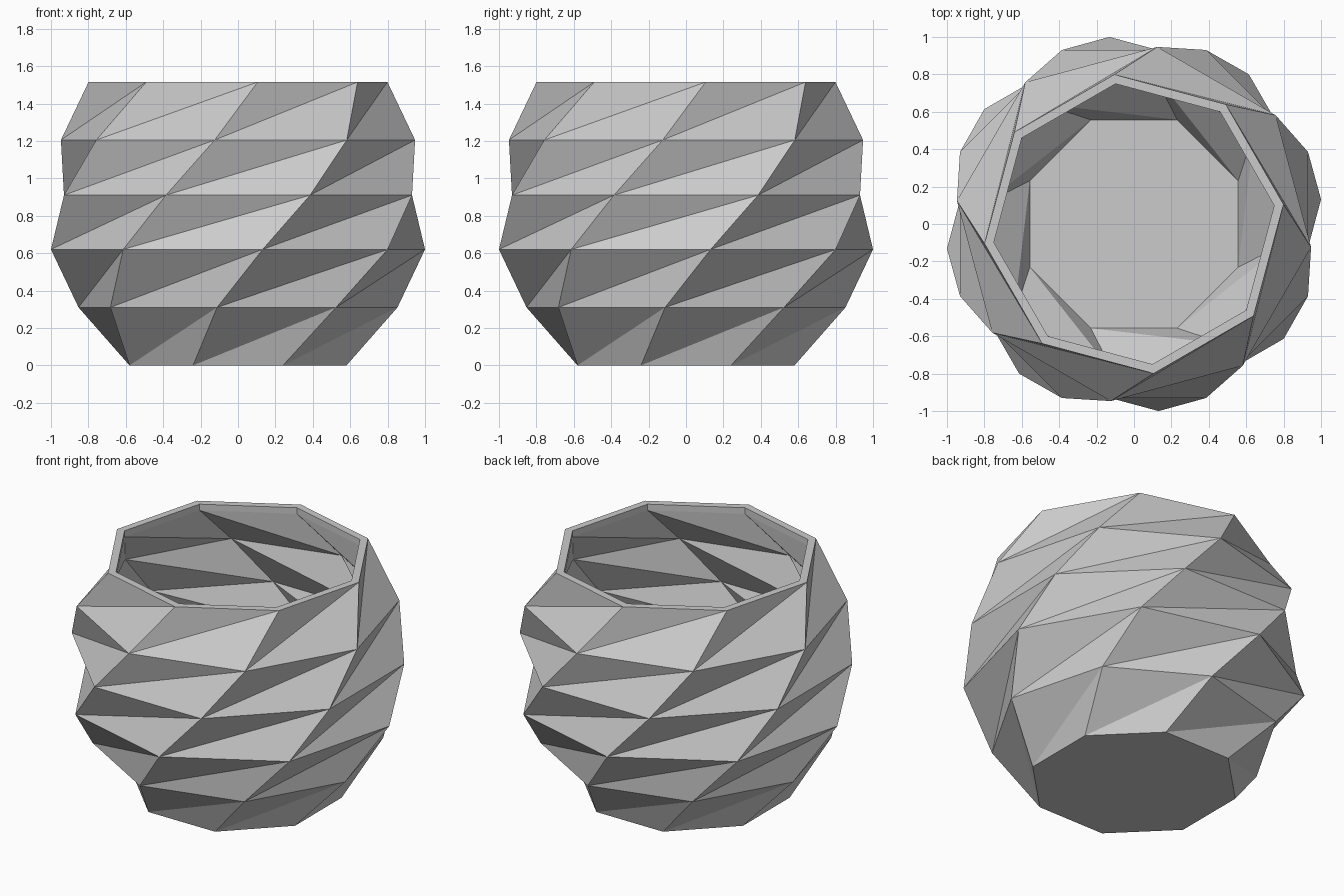
import bpy, bmesh
from math import cos, sin, radians

cube = bpy.data.objects.get("Cube")
if cube:
    bpy.data.objects.remove(cube, do_unlink=True)

SIDES = 8
TWIST = 15      # degrees turned at each level
WALL = 0.05

# Outer profile: (radius, height) from base to rim
profile = [(0.628, 0), (0.86, 0.31), (1.0086, 0.62),
           (1.007, 0.91), (0.955, 1.205), (0.806, 1.515)]

grey = bpy.data.materials.new("plain grey")
grey.use_nodes = True
colour = (0.6, 0.6, 0.6, 1)
grey.diffuse_color = colour
grey.node_tree.nodes["Principled BSDF"].inputs["Base Color"].default_value = colour

bm = bmesh.new()


def ring(radius, z, turn):
    angles = [radians(22.5 + turn + 360 / SIDES * i) for i in range(SIDES)]
    return [bm.verts.new((radius * cos(a), radius * sin(a), z)) for a in angles]


def bridge(low, high, folded=True):
    """Join two rings with creased triangles or plain quads."""
    for i in range(SIDES):
        j = (i + 1) % SIDES
        if folded:
            bm.faces.new((low[i], low[j], high[j]))
            bm.faces.new((low[i], high[j], high[i]))
        else:
            bm.faces.new((low[i], low[j], high[j], high[i]))


# Outer folded wall
outer = [ring(r, z, TWIST * k) for k, (r, z) in enumerate(profile)]
for low, high in zip(outer, outer[1:]):
    bridge(low, high)

# Inner folded wall, following the outer one
inner = []
for k, (r, z) in enumerate(profile):
    if k == 0:
        r, z = r + 0.025, WALL
    elif k == len(profile) - 1:
        z -= 0.04
    inner.append(ring(r - WALL, z, TWIST * k))
for low, high in zip(inner, inner[1:]):
    bridge(low, high)

# Upright lip, flat rim, underside and floor
lip = ring(profile[-1][0] - WALL, profile[-1][1], TWIST * (len(profile) - 1))
bridge(inner[-1], lip, folded=False)
bridge(outer[-1], lip, folded=False)
bm.faces.new(outer[0])
bm.faces.new(inner[0])
bmesh.ops.recalc_face_normals(bm, faces=bm.faces)

mesh = bpy.data.meshes.new("folded_pot")
bm.to_mesh(mesh)
bm.free()
mesh.materials.append(grey)
pot = bpy.data.objects.new("folded_pot", mesh)
bpy.context.collection.objects.link(pot)
